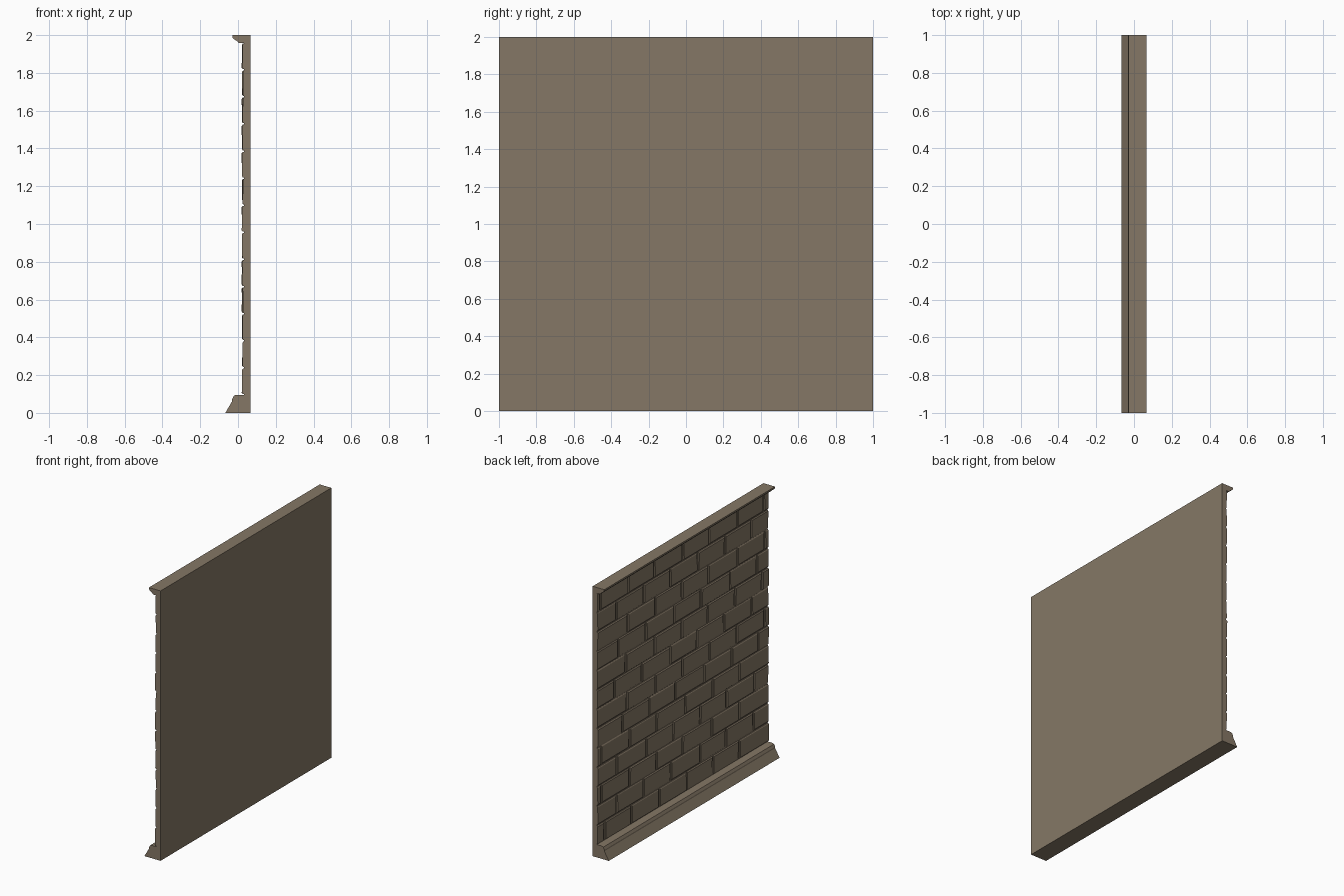
import bpy, bmesh, random

if "Cube" in bpy.data.objects:
    bpy.data.objects.remove(bpy.data.objects["Cube"])
random.seed(4)

stone = bpy.data.materials.new("warm_grey_stone")
stone.diffuse_color = (0.235, 0.187, 0.132, 1)
stone.use_nodes = True
stone.node_tree.nodes["Principled BSDF"].inputs["Base Color"].default_value = stone.diffuse_color


def finish(name, bm):
    bmesh.ops.recalc_face_normals(bm, faces=bm.faces)
    me = bpy.data.meshes.new(name)
    bm.to_mesh(me)
    bm.free()
    me.materials.append(stone)
    ob = bpy.data.objects.new(name, me)
    bpy.context.collection.objects.link(ob)
    return ob


def extrude_profile(name, pts):
    """Run an x-z profile along the full width of the wall."""
    bm = bmesh.new()
    face = bm.faces.new([bm.verts.new((x, -1, z)) for x, z in pts])
    ext = bmesh.ops.extrude_face_region(bm, geom=[face])
    bmesh.ops.translate(bm, vec=(0, 2, 0),
                        verts=[v for v in ext["geom"] if isinstance(v, bmesh.types.BMVert)])
    return finish(name, bm)


def add_brick(bm, y0, y1, z0, z1, front):
    """Block with chamfered front edges; ends at the wall border stay flush."""
    c = 0.007
    fy0 = y0 if y0 <= -1 else y0 + c
    fy1 = y1 if y1 >= 1 else y1 - c
    rings = []
    for x, a, b, lo, hi in ((0.040, y0, y1, z0, z1),
                            (front + 0.005, y0, y1, z0, z1),
                            (front, fy0, fy1, z0 + c, z1 - c)):
        tilt = random.uniform(-0.0015, 0.0015) if x == front else 0
        rings.append([bm.verts.new((x + s * tilt, y, z)) for y, z, s in
                      ((a, lo, 1), (b, lo, 1), (b, hi, -1), (a, hi, -1))])
    for r, q in zip(rings, rings[1:]):
        for i in range(4):
            j = (i + 1) % 4
            bm.faces.new((r[i], r[j], q[j], q[i]))
    bm.faces.new(rings[-1])
    bm.faces.new(rings[0][::-1])


# Backing slab, sloped base and top moulding
extrude_profile("wall_slab", [(0.031, 0.05), (0.065, 0.05), (0.065, 1.98), (0.031, 1.98)])
extrude_profile("base_skirting", [(-0.067, 0), (0.065, 0), (0.065, 0.095), (-0.012, 0.095),
                                  (-0.022, 0.09), (-0.031, 0.072), (-0.031, 0.062)])
extrude_profile("top_moulding", [(-0.03, 2), (0.065, 2), (0.065, 1.957), (0.004, 1.957),
                                 (-0.002, 1.966), (-0.018, 1.976), (-0.028, 1.986)])

# Running-bond brick courses with slight variation
bm = bmesh.new()
rows, bottom, top, gap = 13, 0.095, 1.96, 0.004
height = (top - bottom) / rows
width = 0.32
for r in range(rows):
    z0 = bottom + r * height
    start = 0.95 if r % 2 == 0 else 0.92 - width / 2
    start += random.uniform(-0.04, 0.04)
    joints = [1.0]
    y = start
    while y > -0.96:
        if y < 0.97:
            joints.append(y + random.uniform(-0.015, 0.015))
        y -= width
    joints.append(-1.0)
    for a, b in zip(joints, joints[1:]):
        add_brick(bm, b if b == -1 else b + gap, a if a == 1 else a - gap,
                  z0 + gap, z0 + height - gap, random.uniform(0.020, 0.026))
finish("brick_courses", bm)
